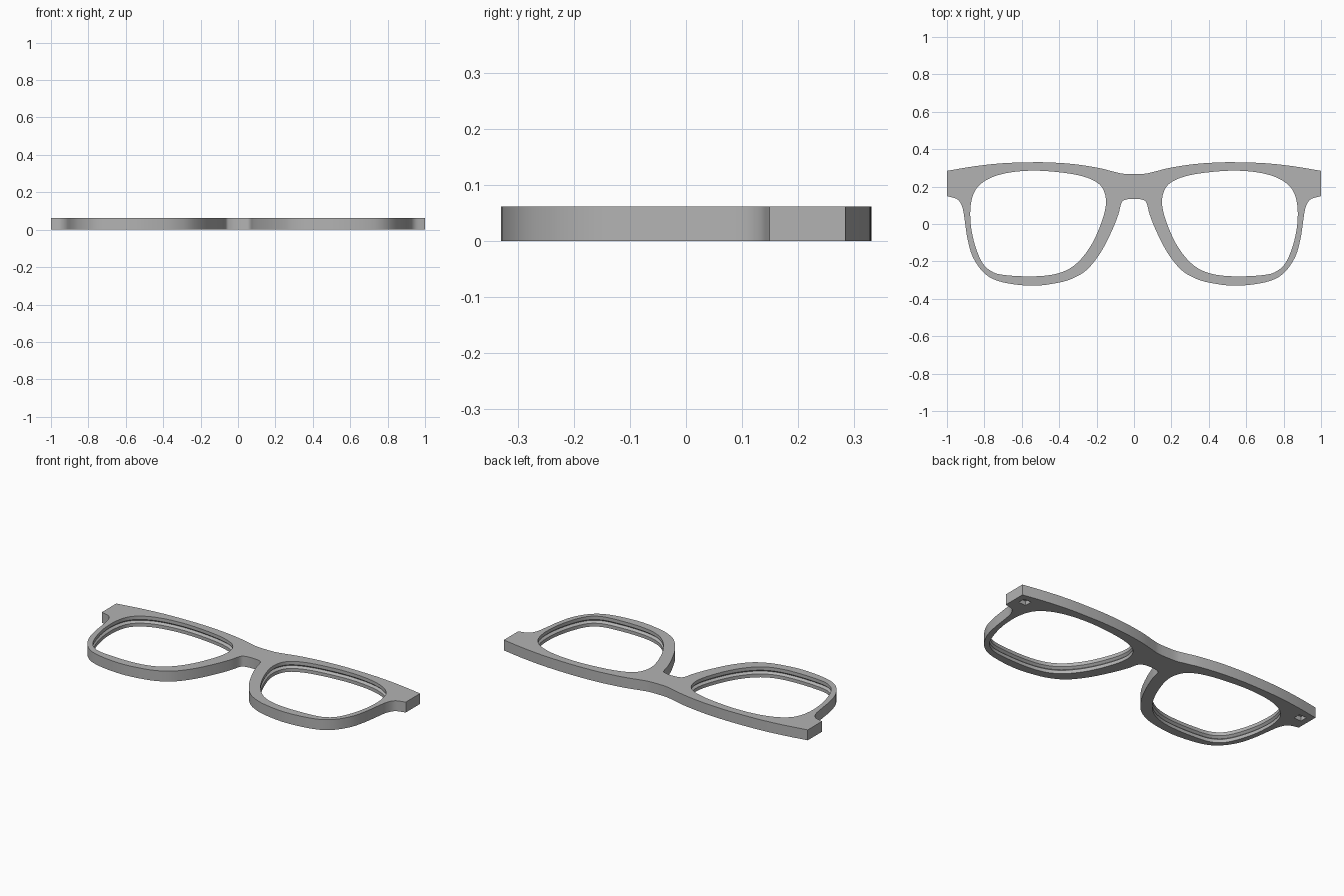
import bpy, bmesh, math
from mathutils import Vector

if "Cube" in bpy.data.objects:
    bpy.data.objects.remove(bpy.data.objects["Cube"])

THICK = 0.062


def spline(pts, closed=False, steps=6):
    """Catmull-Rom curve through 2D points."""
    p = [Vector(q) for q in pts]
    n = len(p)
    out = []
    for i in range(n if closed else n - 1):
        if closed:
            a, b, c, d = (p[(i + k) % n] for k in (-1, 0, 1, 2))
        else:
            b, c = p[i], p[i + 1]
            a = p[i - 1] if i else b * 2 - c
            d = p[i + 2] if i + 2 < n else c * 2 - b
        for s in range(steps):
            t = s / steps
            out.append(0.5 * (2 * b + (c - a) * t + (2 * a - 5 * b + 4 * c - d) * t ** 2
                              + (3 * b - a - 3 * c + d) * t ** 3))
    if not closed:
        out.append(p[-1])
    return out


def offset(loop, dist):
    """Push a closed counter-clockwise loop outwards."""
    n = len(loop)
    out = []
    for i, q in enumerate(loop):
        t = (loop[(i + 1) % n] - loop[i - 1]).normalized()
        out.append(q + Vector((t.y, -t.x)) * dist)
    return out


def stack(name, layers):
    """Closed solid from equal loops stacked at given heights."""
    bm = bmesh.new()
    rings = [[bm.verts.new((q.x, q.y, z)) for q in loop] for loop, z in layers]
    n = len(rings[0])
    for lo, hi in zip(rings, rings[1:]):
        for i in range(n):
            j = (i + 1) % n
            bm.faces.new((lo[i], lo[j], hi[j], hi[i]))
    bm.faces.new(rings[0][::-1])
    bm.faces.new(rings[-1])
    bmesh.ops.recalc_face_normals(bm, faces=bm.faces)
    me = bpy.data.meshes.new(name)
    bm.to_mesh(me)
    bm.free()
    ob = bpy.data.objects.new(name, me)
    bpy.context.collection.objects.link(ob)
    return ob


def mirrored(half):
    """Full left-to-right run from a right half that starts at x = 0."""
    return [(-x, y) for x, y in half[:0:-1]] + half


# Outline of the right half: brow line, then lower edge from the nose outwards
brow = [(0, 0.267), (0.06, 0.269), (0.11, 0.28), (0.2, 0.302), (0.33, 0.321), (0.45, 0.329),
        (0.55, 0.33), (0.7, 0.325), (0.85, 0.309), (1, 0.284)]
lower = [(0, 0.135), (0.04, 0.131), (0.066, 0.115), (0.084, 0.05), (0.12, -0.04), (0.177, -0.15),
         (0.245, -0.238), (0.315, -0.285), (0.4, -0.313), (0.54, -0.33), (0.7, -0.312),
         (0.795, -0.268), (0.86, -0.18), (0.89, -0.08), (0.905, 0.02), (0.918, 0.09),
         (0.945, 0.132), (1, 0.149)]
outline = spline(mirrored(lower)) + spline(mirrored(brow))[::-1]
frame = stack("glasses_front_frame", [(outline, 0), (outline, THICK)])

# Lens opening, counter-clockwise on the right side
opening = [(0.51, 0.285), (0.33, 0.267), (0.22, 0.235), (0.166, 0.187), (0.15, 0.107), (0.177, 0),
           (0.235, -0.123), (0.315, -0.218), (0.41, -0.265), (0.54, -0.28), (0.7, -0.272),
           (0.77, -0.248), (0.815, -0.2), (0.852, -0.107), (0.873, 0), (0.872, 0.107),
           (0.842, 0.19), (0.77, 0.245), (0.66, 0.276)]
right_hole = spline(opening, closed=True)
left_hole = [Vector((-q.x, q.y)) for q in right_hole[::-1]]

cutters = []
for side, hole in (("right", right_hole), ("left", left_hole)):
    # Lens cutter with a V-shaped rim that leaves the lens groove
    groove = offset(hole, 0.013)
    cutters.append(stack(side + "_lens_cutter", [
        (hole, -0.03), (hole, 0.02), (groove, 0.031), (hole, 0.042), (hole, 0.09)]))
    # Hinge pocket in the underside
    cx = 0.94 if side == "right" else -0.94
    square = [Vector((cx + sx * 0.024, 0.232 + sy * 0.022))
              for sx, sy in ((-1, -1), (1, -1), (1, 1), (-1, 1))]
    cutters.append(stack(side + "_hinge_pocket_cutter", [(square, -0.02), (square, 0.025)]))

bpy.context.view_layer.objects.active = frame
frame.select_set(True)
for cutter in cutters:
    cutter.hide_render = True
    mod = frame.modifiers.new(cutter.name, 'BOOLEAN')
    mod.operation = 'DIFFERENCE'
    mod.solver = 'EXACT'
    mod.object = cutter
    bpy.ops.object.modifier_apply(modifier=mod.name)
for cutter in cutters:
    bpy.data.objects.remove(cutter)

# Single grey plastic
grey = bpy.data.materials.new("grey_plastic")
grey.diffuse_color = (0.45, 0.45, 0.45, 1)
grey.use_nodes = True
grey.node_tree.nodes["Principled BSDF"].inputs["Base Color"].default_value = grey.diffuse_color
frame.data.materials.clear()
frame.data.materials.append(grey)
bpy.ops.object.shade_smooth_by_angle(angle=math.radians(30))
